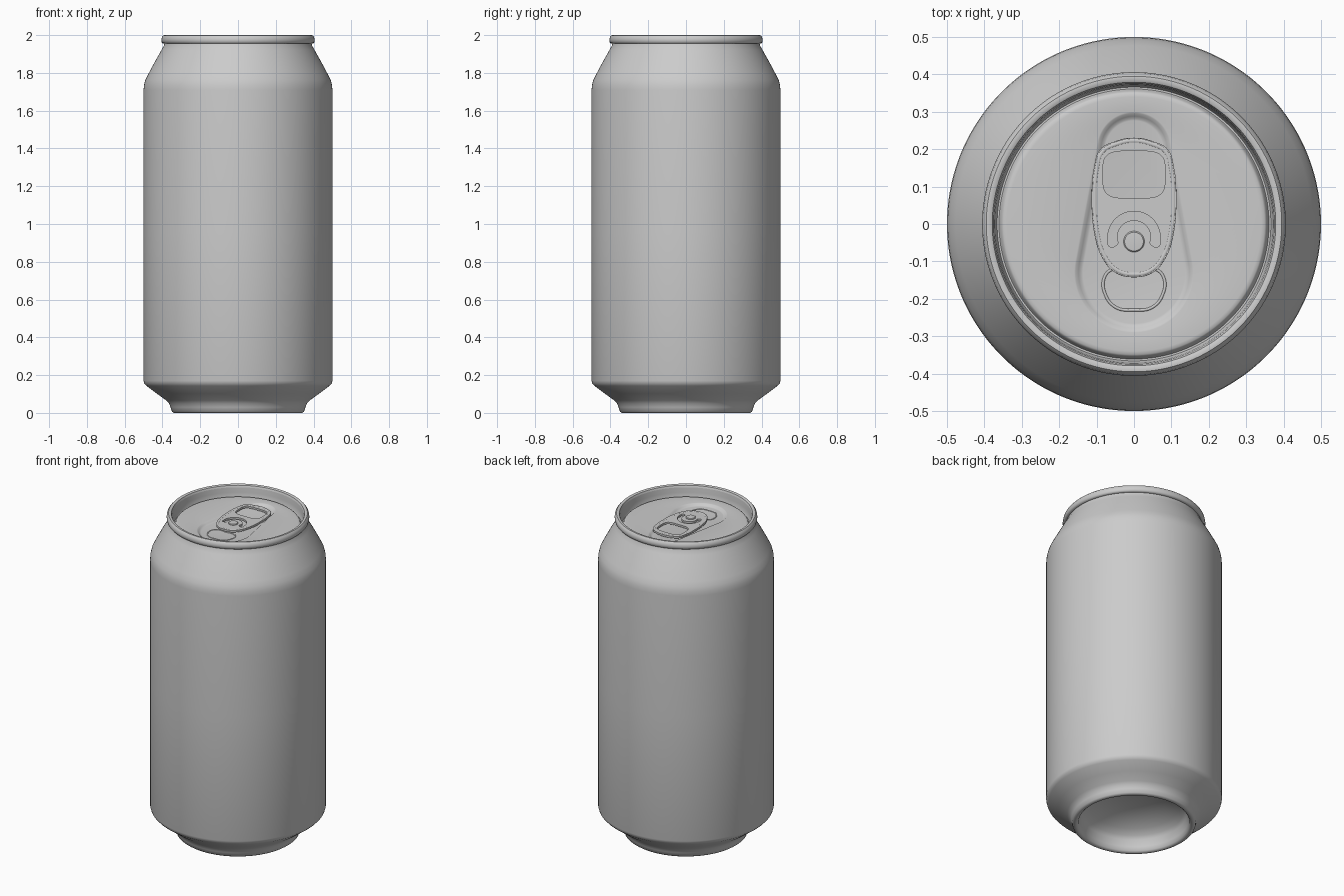
import bpy, bmesh, math

if "Cube" in bpy.data.objects:
    bpy.data.objects.remove(bpy.data.objects["Cube"])

SEG = 128
ANGLES = [2 * math.pi * (i + 0.5) / SEG for i in range(SEG)]


def circle(r, z, cx=0, cy=0):
    return [(cx + r * math.cos(a), cy + r * math.sin(a), z) for a in ANGLES]


def teardrop(inset, z):
    """Outline around a small circle (back) and a large one (front)."""
    pts = []
    for a in ANGLES:
        cy, r = (0.2, 0.10) if math.sin(a) > 0.18 else (-0.13, 0.16)
        pts.append(((r - inset) * math.cos(a), cy + (r - inset) * math.sin(a), z))
    return pts


def loft(name, rings, cap_start=False, cap_end=False):
    bm = bmesh.new()
    loops = [[bm.verts.new(p) for p in ring] for ring in rings]
    for a, b in zip(loops, loops[1:]):
        for i in range(SEG):
            j = (i + 1) % SEG
            bm.faces.new((a[i], a[j], b[j], b[i]))
    if cap_start:
        bm.faces.new(loops[0][::-1])
    if cap_end:
        bm.faces.new(loops[-1])
    mesh = bpy.data.meshes.new(name)
    bm.to_mesh(mesh)
    bm.free()
    mesh.shade_smooth()
    mesh.set_sharp_from_angle(angle=math.radians(40))
    obj = bpy.data.objects.new(name, mesh)
    bpy.context.collection.objects.link(obj)
    return obj


def outline_curve(name, outlines, z, extrude=0.0, bead=0.0):
    """Closed smooth outlines: a filled plate with holes, or a round bead."""
    cu = bpy.data.curves.new(name, 'CURVE')
    cu.dimensions = '3D' if bead else '2D'
    if not bead:
        cu.fill_mode = 'BOTH'
    cu.extrude, cu.bevel_depth, cu.bevel_resolution = extrude, bead, 3
    cu.resolution_u = 8
    for pts in outlines:
        sp = cu.splines.new('BEZIER')
        sp.bezier_points.add(len(pts) - 1)
        for bp, (x, y) in zip(sp.bezier_points, pts):
            bp.co = (x, y, 0)
            bp.handle_left_type = bp.handle_right_type = 'AUTO'
        sp.use_cyclic_u = True
    obj = bpy.data.objects.new(name, cu)
    obj.location.z = z
    bpy.context.collection.objects.link(obj)
    bpy.ops.object.select_all(action='DESELECT')
    obj.select_set(True)
    bpy.context.view_layer.objects.active = obj
    bpy.ops.object.convert(target='MESH')
    bpy.ops.object.shade_smooth_by_angle(angle=math.radians(40))


def mirrored(half):
    return half + [(-x, y) for x, y in half[-2:0:-1]]


def rounded_box(cy, hx, hy, power=0.5, n=24):
    def s(v):
        return math.copysign(abs(v) ** power, v)
    return [(hx * s(math.cos(2 * math.pi * i / n)), cy + hy * s(math.sin(2 * math.pi * i / n)))
            for i in range(n)]


# Body: domed base, foot, straight wall, neck and rolled rim
body = [(0.03, 0.17), (0.10, 0.165), (0.18, 0.147), (0.25, 0.115), (0.285, 0.09),
        (0.30, 0.07), (0.31, 0.03), (0.317, 0.008), (0.327, 0.0), (0.34, 0.0),
        (0.35, 0.007), (0.357, 0.03), (0.365, 0.05), (0.38, 0.066), (0.43, 0.102),
        (0.485, 0.143), (0.496, 0.155), (0.5, 0.17), (0.5, 0.95), (0.5, 1.71),
        (0.498, 1.735), (0.491, 1.762), (0.477, 1.79), (0.44, 1.86), (0.405, 1.922),
        (0.393, 1.943), (0.39, 1.955), (0.398, 1.956), (0.404, 1.962), (0.406, 1.975),
        (0.403, 1.99), (0.395, 1.999), (0.387, 2.0), (0.379, 1.996), (0.375, 1.985)]
loft("can_body", [circle(r, z) for r, z in body], cap_start=True)

# Lid: countersunk groove, raised panel and teardrop recess
lid = [(0.375, 1.985), (0.372, 1.955), (0.370, 1.925), (0.366, 1.917), (0.361, 1.917),
       (0.357, 1.924), (0.354, 1.934), (0.349, 1.938), (0.34, 1.939)]
rings = [circle(r, z) for r, z in lid]
rings += [teardrop(d, z) for d, z in
          [(0, 1.939), (0.004, 1.938), (0.012, 1.931), (0.019, 1.926), (0.024, 1.925)]]
loft("lid", rings, cap_end=True)

# Pull tab: plate with finger hole and crescent slot, plus curled edge
tab = mirrored([(0, 0.23), (0.05, 0.221), (0.09, 0.2), (0.107, 0.15), (0.113, 0.08),
                (0.105, -0.03), (0.085, -0.09), (0.05, -0.13), (0, -0.142)])
arc = [math.radians(-20 + 220 * i / 16) for i in range(17)]
slot = [(0.07 * math.cos(a), -0.036 + 0.07 * math.sin(a)) for a in arc]
slot += [(0.046 * math.cos(a), -0.036 + 0.046 * math.sin(a)) for a in reversed(arc)]
outline_curve("tab_plate", [tab, rounded_box(0.132, 0.083, 0.063), slot], 1.946, extrude=0.006)
edge = [(x * 0.93, 0.045 + (y - 0.045) * 0.96) for x, y in tab]
outline_curve("tab_curled_edge", [edge], 1.946, bead=0.008)

# Rivet holding the tab
loft("rivet", [circle(r, z, cy=-0.047) for r, z in
               [(0.028, 1.924), (0.028, 1.955), (0.025, 1.958), (0.01, 1.959)]], cap_end=True)

# Scored mouth panel in front of the tab
mouth = mirrored([(0, -0.12), (0.06, -0.122), (0.08, -0.145), (0.078, -0.185),
                  (0.05, -0.222), (0, -0.23)])
outline_curve("mouth_score", [mouth], 1.924, bead=0.004)
